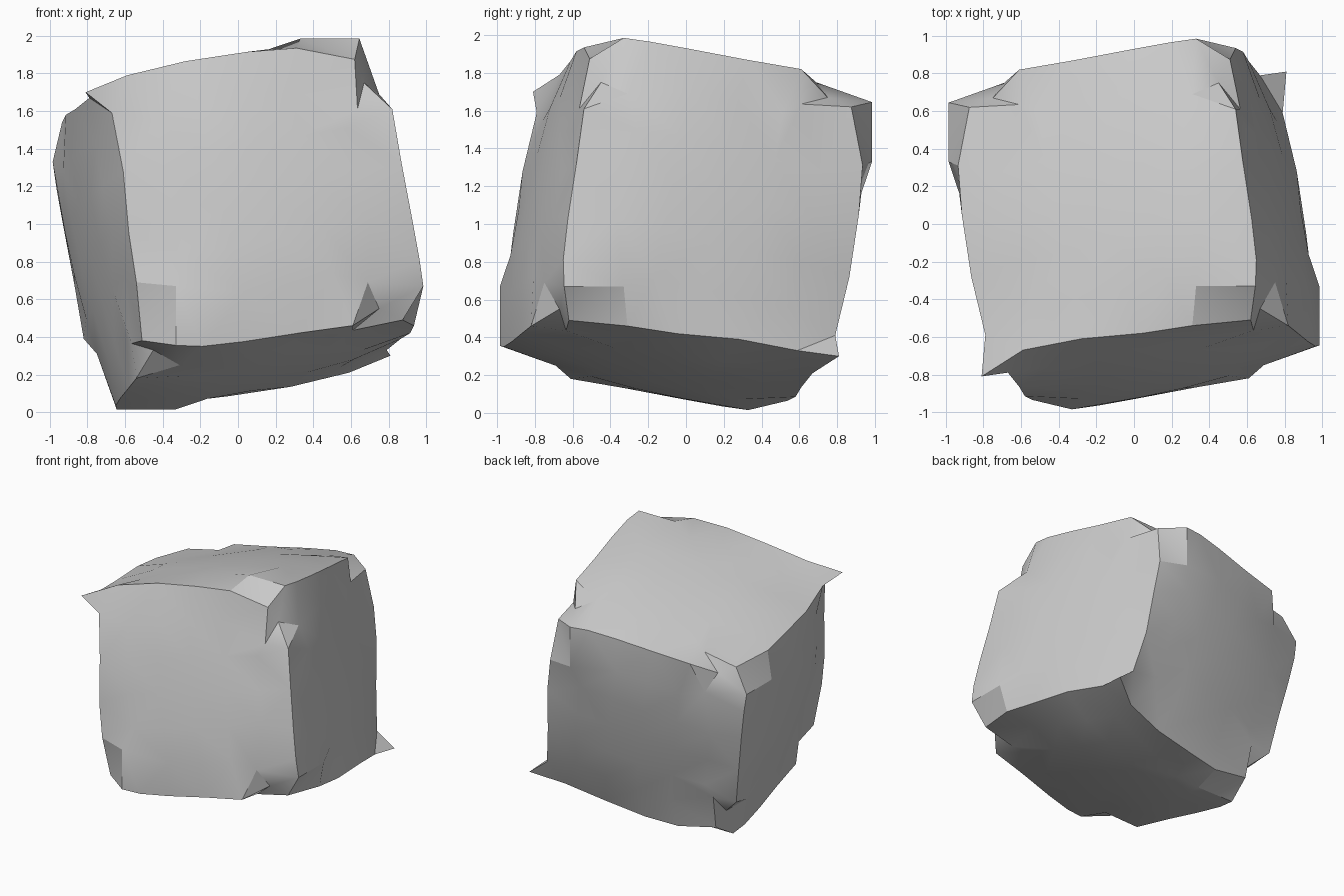
import bpy, bmesh
from mathutils import Vector

cube = bpy.data.objects.get("Cube")
if cube:
    bpy.data.objects.remove(cube, do_unlink=True)


def turn(p):
    """One third of a turn about the diagonal through the two spiked corners."""
    x, y, z = p
    return (y, -z, -x)


def copies(p):
    """Six repeats of a point: three turns, each with its opposite."""
    out = []
    for _ in range(3):
        out += [tuple(p), tuple(-c for c in p)]
        p = turn(p)
    return out


def repeat(table):
    """Spread a few grid-position -> location pairs over the whole block."""
    out = {}
    for key, loc in table:
        for k, l in zip(copies(key), copies(loc)):
            out.setdefault(k, Vector(l))
    return out


# Skewed corners of the block
corners = repeat([((1, -1, 1), (0.645, -0.33, 0.985)),
                  ((-1, -1, 1), (-0.69, -0.69, 0.69))])

# Edge runs, chipped corners and spikes, in grid steps from the centre
details = repeat([
    # upright edge between two chipped corners
    ((3, -3, 1), (0.82, -0.54, 0.61)),
    ((3, -3, 0), (0.87, -0.58, 0.32)),
    ((3, -3, -1), (0.925, -0.625, 0.03)),
    ((3, -3, -2), (0.965, -0.65, -0.19)),
    # edge from a chipped corner to a spike
    ((2, -3, 3), (0.62, -0.51, 0.875)),
    ((1, -3, 3), (0.31, -0.54, 0.935)),
    ((0, -3, 3), (0.05, -0.58, 0.915)),
    ((-1, -3, 3), (-0.28, -0.61, 0.865)),
    ((-3, -3, 2), (-0.67, -0.79, 0.59)),
    # chip: a wall above a small ledge
    ((3, -3, 2), (0.67, -0.45, 0.75)),
    ((2, -3, 2), (0.635, -0.565, 0.61)),
    ((3, -2, 2), (0.75, -0.31, 0.69)),
    ((2, -2, 3), (0.33, -0.33, 0.985)),
    # spike
    ((-3, -3, 3), (-0.81, -0.81, 0.70)),
])


def place(i, j, k):
    """Blend the corners, then swell the faces outward."""
    if (i, j, k) in details:
        return details[(i, j, k)]
    u = Vector((i, j, k)) / 3
    p = Vector()
    for s, loc in corners.items():
        p += loc * ((1 + s[0] * u.x) * (1 + s[1] * u.y) * (1 + s[2] * u.z) / 8)
    q = [1 - c * c for c in u]
    swell = []
    for a in range(3):
        b, c = q[a - 1], q[a - 2]
        swell.append(0.08 * u[a] * (b + c - 0.4 * b * c))
    return p + Vector(swell)


# Dented block: six gridded sides sharing their edge points
bm = bmesh.new()
verts = {}


def vert(key):
    if key not in verts:
        verts[key] = bm.verts.new(place(*key) + Vector((0, 0, 1)))
    return verts[key]


for axis in range(3):
    for side in (-3, 3):
        for a in range(-3, 3):
            for b in range(-3, 3):
                ring = []
                for da, db in ((0, 0), (1, 0), (1, 1), (0, 1)):
                    key = [0, 0, 0]
                    key[axis] = side
                    key[(axis + 1) % 3] = a + da
                    key[(axis + 2) % 3] = b + db
                    ring.append(vert(tuple(key)))
                bm.faces.new(ring if side > 0 else ring[::-1])
bmesh.ops.triangulate(bm, faces=bm.faces[:], quad_method='SHORT_EDGE')

mesh = bpy.data.meshes.new("dented_block")
bm.to_mesh(mesh)
bm.free()
block = bpy.data.objects.new("dented_block", mesh)
bpy.context.collection.objects.link(block)

# Plain grey
grey = bpy.data.materials.new("light_grey")
grey.use_nodes = True
colour = (0.6, 0.6, 0.6, 1)
grey.diffuse_color = colour
for node in grey.node_tree.nodes:
    if node.type == 'BSDF_PRINCIPLED':
        node.inputs["Base Color"].default_value = colour
mesh.materials.append(grey)

# Smooth sides with crisp edges
bpy.ops.object.select_all(action='DESELECT')
block.select_set(True)
bpy.context.view_layer.objects.active = block
bpy.ops.object.shade_smooth_by_angle()
